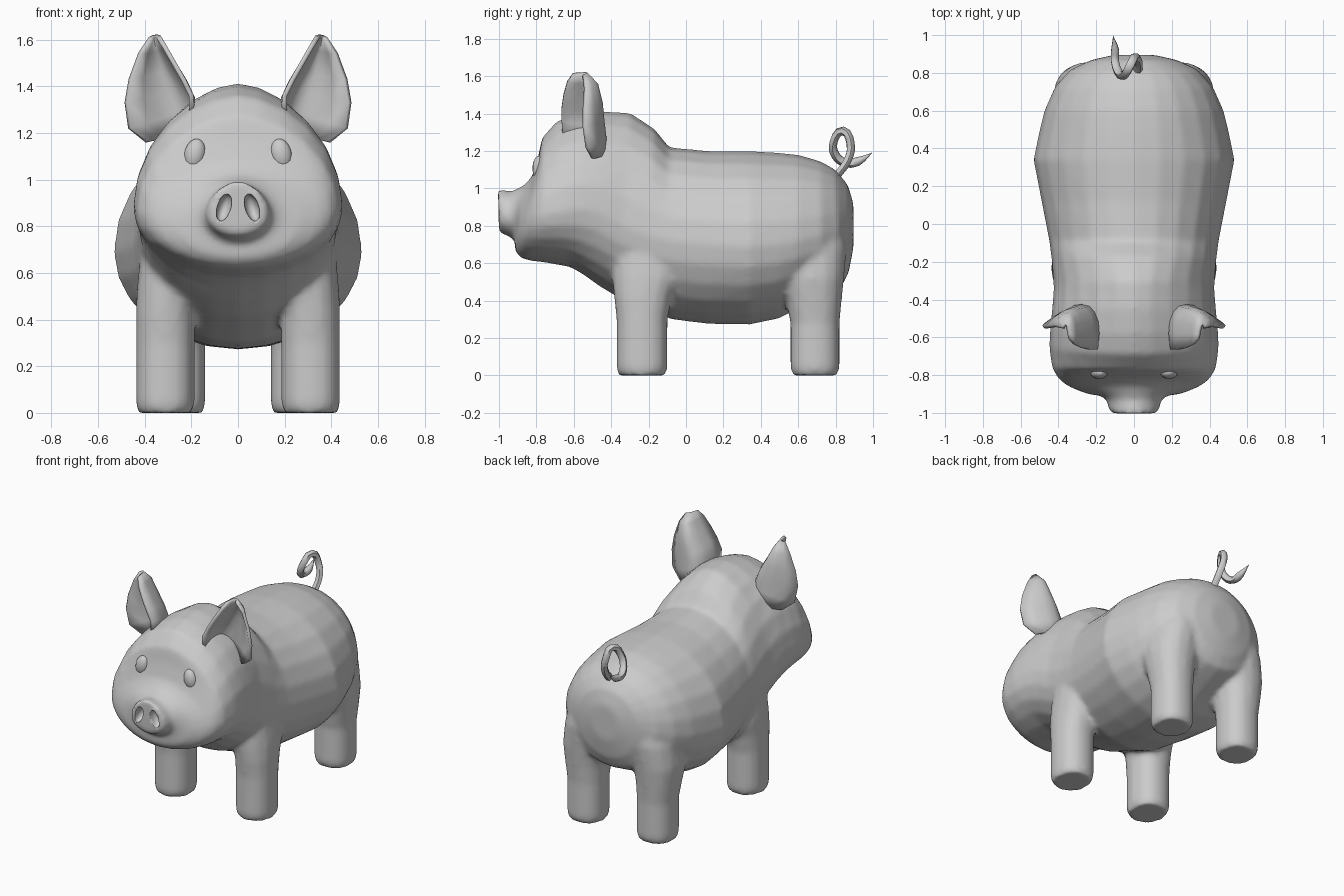
import bpy, bmesh, math
from mathutils import Vector, Matrix

if "Cube" in bpy.data.objects:
    bpy.data.objects.remove(bpy.data.objects["Cube"])

skin = bpy.data.materials.new("plain grey")
skin.diffuse_color = (0.6, 0.6, 0.6, 1)
skin.use_nodes = True
skin.node_tree.nodes["Principled BSDF"].inputs["Base Color"].default_value = skin.diffuse_color


def smooth(ob, angle):
    bpy.ops.object.select_all(action='DESELECT')
    ob.select_set(True)
    bpy.context.view_layer.objects.active = ob
    bpy.ops.object.shade_smooth_by_angle(angle=math.radians(angle))


def finish(name, bm, angle=50):
    bmesh.ops.recalc_face_normals(bm, faces=bm.faces)
    me = bpy.data.meshes.new(name)
    bm.to_mesh(me)
    bm.free()
    ob = bpy.data.objects.new(name, me)
    bpy.context.collection.objects.link(ob)
    me.materials.append(skin)
    smooth(ob, angle)
    return ob


def loft(name, rings, angle=50):
    bm = bmesh.new()
    loops = [[bm.verts.new(p) for p in ring] for ring in rings]
    n = len(loops[0])
    for a, b in zip(loops, loops[1:]):
        for i in range(n):
            j = (i + 1) % n
            bm.faces.new((a[i], a[j], b[j], b[i]))
    bm.faces.new(loops[0])
    bm.faces.new(loops[-1])
    return finish(name, bm, angle)


def power(v, e):
    return math.copysign(abs(v) ** e, v)


# Head and trunk: top y, top z, bottom y, bottom z, half width, widest height
sections = [
    (-1.005, .995, -1.0, .765, .13, .85),
    (-.93, .985, -.93, .735, .145, .85),
    (-.90, 1.0, -.915, .72, .18, .85),
    (-.86, 1.02, -.915, .665, .27, .83),
    (-.82, 1.07, -.885, .63, .355, .84),
    (-.79, 1.17, -.845, .615, .40, .85),
    (-.77, 1.27, -.76, .605, .435, .86),
    (-.69, 1.36, -.62, .58, .45, .88),
    (-.58, 1.395, -.55, .54, .445, .89),
    (-.45, 1.412, -.46, .475, .435, .87),
    (-.30, 1.405, -.36, .415, .425, .80),
    (-.17, 1.32, -.22, .36, .435, .75),
    (-.09, 1.22, -.08, .30, .45, .72),
    (.12, 1.20, .12, .275, .49, .70),
    (.34, 1.20, .34, .272, .533, .69),
    (.50, 1.19, .50, .305, .50, .70),
    (.60, 1.18, .60, .36, .475, .72),
    (.72, 1.145, .73, .42, .42, .75),
    (.80, 1.10, .83, .47, .34, .78),
    (.865, 1.02, .87, .55, .23, .80),
    (.895, .92, .895, .68, .11, .80),
]
rings = []
for yt, zt, yb, zb, w, zm in sections:
    ring = []
    for i in range(24):
        a = math.tau * i / 24
        s = math.sin(a)
        z = zm + s * ((zt - zm) if s > 0 else (zm - zb))
        f = (z - zb) / (zt - zb)
        # the head narrows a little towards its crown
        e = 1.15 if s > 0 and yt < -.2 else 1
        ring.append((w * power(math.cos(a), e), yb + (yt - yb) * f, z))
    rings.append(ring)
body = loft("head_and_body", rings)


def ellipsoid(name, centre, size, tilt):
    bm = bmesh.new()
    m = (Matrix.Translation(centre) @ Matrix.Rotation(tilt, 4, 'Y')
         @ Matrix.Diagonal((*size, 1)))
    bmesh.ops.create_uvsphere(bm, u_segments=14, v_segments=9, radius=1, matrix=m)
    return finish(name, bm, 60)


# Legs: z, centre x, centre y, half width, half depth
front_leg = [(0, .312, -.235, .116, .126), (.04, .312, -.235, .126, .137),
             (.30, .312, -.235, .126, .137), (.42, .31, -.23, .128, .155),
             (.52, .29, -.21, .145, .185), (.66, .26, -.20, .16, .20),
             (.82, .22, -.18, .15, .17)]
rear_leg = [(0, .267, .69, .117, .12), (.04, .267, .69, .128, .132),
            (.28, .267, .69, .128, .132), (.40, .272, .683, .14, .15),
            (.52, .268, .668, .16, .178), (.68, .24, .655, .17, .205),
            (.85, .20, .64, .16, .20)]
legs = []
for side, label in ((1, "left"), (-1, "right")):
    for part, rows in (("front_leg", front_leg), ("rear_leg", rear_leg)):
        legs.append(loft(f"{label}_{part}", [
            [(side * (cx + rx * power(math.cos(math.tau * i / 16), .88)),
              cy + ry * power(math.sin(math.tau * i / 16), .88), z)
             for i in range(16)] for z, cx, cy, rx, ry in rows]))

# Melt the legs into the trunk as one soft skin
bpy.ops.object.select_all(action='DESELECT')
for ob in legs + [body]:
    ob.select_set(True)
bpy.context.view_layer.objects.active = body
bpy.ops.object.join()
remesh = body.modifiers.new("one_skin", 'REMESH')
remesh.mode = 'VOXEL'
remesh.voxel_size = .017
remesh.use_smooth_shade = True
soften = body.modifiers.new("soften", 'SMOOTH')
soften.factor = .5
soften.iterations = 7

for side, label in ((1, "left"), (-1, "right")):
    # Eyes
    ellipsoid(f"{label}_eye", (side * .185, -.785, 1.108), (.046, .036, .068), -side * .2)

    # Nostrils, sunk into the snout
    cutter = ellipsoid(f"{label}_nostril_cutter", (side * .06, -1.0, .88),
                       (.03, .05, .06), -side * .3)
    cutter.hide_render = True
    cutter.hide_set(True)
    mod = body.modifiers.new(f"{label}_nostril", 'BOOLEAN')
    mod.operation = 'DIFFERENCE'
    mod.solver = 'EXACT'
    mod.object = cutter

    # Cupped ears: inner edge, back control, outer edge for each row
    rows = [((.20, -.66, 1.29), (.19, -.30, 1.20), (.39, -.50, 1.16)),
            ((.20, -.665, 1.36), (.15, -.29, 1.31), (.465, -.53, 1.22)),
            ((.235, -.665, 1.43), (.18, -.30, 1.39), (.48, -.545, 1.33)),
            ((.275, -.655, 1.50), (.245, -.32, 1.47), (.462, -.545, 1.43)),
            ((.315, -.635, 1.57), (.305, -.38, 1.56), (.42, -.54, 1.54)),
            ((.34, -.605, 1.612), (.355, -.50, 1.62), (.375, -.55, 1.605))]
    bm = bmesh.new()
    grid = []
    for a, b, c in rows:
        a, b, c = Vector(a), Vector(b), Vector(c)
        line = []
        for k in range(9):
            t = k / 8
            p = a * (1 - t) ** 2 + b * 2 * t * (1 - t) + c * t * t
            line.append(bm.verts.new((side * p.x, p.y, p.z)))
        grid.append(line)
    for r, s in zip(grid, grid[1:]):
        for k in range(8):
            bm.faces.new((r[k], r[k + 1], s[k + 1], s[k]))
    ear = finish(f"{label}_ear", bm, 60)
    thick = ear.modifiers.new("thickness", 'SOLIDIFY')
    thick.thickness = .02
    thick.offset = 0

# Curly tail with a pointed tip
path = [(.02, .80, 1.06), (.02, .865, 1.15), (0, .88, 1.24), (-.02, .84, 1.307),
        (-.05, .79, 1.25), (-.08, .80, 1.175), (-.10, .86, 1.135),
        (-.10, .92, 1.145), (-.11, .995, 1.19)]
curve = bpy.data.curves.new("tail", 'CURVE')
curve.dimensions = '3D'
curve.bevel_depth = .024
curve.bevel_resolution = 1
curve.resolution_u = 3
curve.use_fill_caps = True
spline = curve.splines.new('BEZIER')
spline.bezier_points.add(len(path) - 1)
for i, (pt, co) in enumerate(zip(spline.bezier_points, path)):
    pt.co = co
    pt.handle_left_type = pt.handle_right_type = 'AUTO'
    pt.radius = .05 if i == len(path) - 1 else 1
tail = bpy.data.objects.new("tail", curve)
bpy.context.collection.objects.link(tail)
curve.materials.append(skin)
bpy.ops.object.select_all(action='DESELECT')
tail.select_set(True)
bpy.context.view_layer.objects.active = tail
bpy.ops.object.convert(target='MESH')
smooth(bpy.context.view_layer.objects.active, 60)
